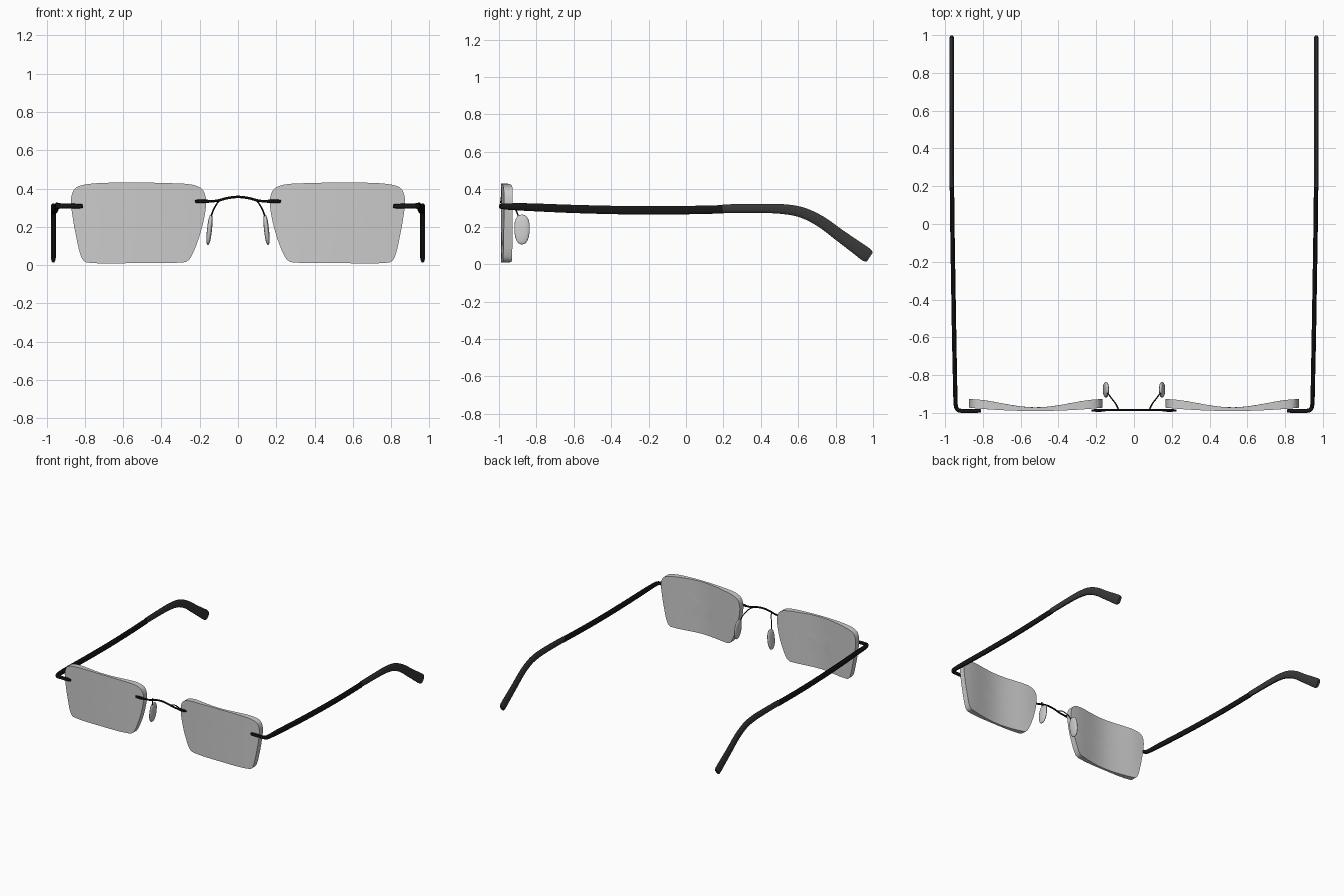
import bpy, bmesh, math
from mathutils import Vector

if "Cube" in bpy.data.objects:
    bpy.data.objects.remove(bpy.data.objects["Cube"])


def smooth_path(pts, steps, closed=False):
    """Chord-length Hermite spline through points of any dimension."""
    p = [Vector(q) for q in pts]
    n = len(p)

    def tangent(i):
        if closed:
            a, b, c = p[i - 1], p[i], p[(i + 1) % n]
        else:
            a, b, c = p[max(i - 1, 0)], p[i], p[min(i + 1, n - 1)]
        return (c - a) / ((b - a).length + (c - b).length)

    out = []
    for i in range(n if closed else n - 1):
        j = (i + 1) % n
        d = (p[j] - p[i]).length
        m0, m1 = tangent(i) * d, tangent(j) * d
        for k in range(steps):
            t = k / steps
            out.append(p[i] * (2*t**3 - 3*t**2 + 1) + m0 * (t**3 - 2*t**2 + t)
                       + p[j] * (3*t**2 - 2*t**3) + m1 * (t**3 - t**2))
    if not closed:
        out.append(p[-1])
    return out


def finish(bm, name, mat=None, mirror=True, angle=35):
    bmesh.ops.recalc_face_normals(bm, faces=bm.faces)
    me = bpy.data.meshes.new(name)
    bm.to_mesh(me)
    bm.free()
    ob = bpy.data.objects.new(name, me)
    bpy.context.collection.objects.link(ob)
    if mat:
        me.materials.append(mat)
    bpy.ops.object.select_all(action='DESELECT')
    ob.select_set(True)
    bpy.context.view_layer.objects.active = ob
    bpy.ops.object.shade_smooth_by_angle(angle=math.radians(angle))
    if mirror:
        mod = ob.modifiers.new("Mirror", 'MIRROR')
        mod.use_mirror_merge = False
    return ob


def sweep(name, pts, mat=None, steps=6, sides=12, power=1.0, up=(0, 0, 1), mirror=True):
    """Sweep a (super)ellipse along points given as (x, y, z, width, height)."""
    path = smooth_path(pts, steps)
    pos = [q.to_3d() if len(q) == 3 else Vector(q[:3]) for q in path]
    bm = bmesh.new()
    rings = []
    for i, q in enumerate(path):
        t = (pos[min(i + 1, len(pos) - 1)] - pos[max(i - 1, 0)]).normalized()
        side = t.cross(Vector(up)).normalized()
        top = side.cross(t)
        ring = []
        for k in range(sides):
            a = 2 * math.pi * (k + 0.5) / sides
            c, s = math.cos(a), math.sin(a)
            c = math.copysign(abs(c) ** power, c)
            s = math.copysign(abs(s) ** power, s)
            ring.append(bm.verts.new(pos[i] + side * c * q[3] / 2 + top * s * q[4] / 2))
        rings.append(ring)
    for a, b in zip(rings, rings[1:]):
        for k in range(sides):
            j = (k + 1) % sides
            bm.faces.new((a[k], a[j], b[j], b[k]))
    bm.faces.new(rings[0])
    bm.faces.new(rings[-1])
    return finish(bm, name, mat, mirror)


def material(name, v):
    m = bpy.data.materials.new(name)
    m.diffuse_color = (v, v, v, 1)
    m.use_nodes = True
    m.node_tree.nodes["Principled BSDF"].inputs["Base Color"].default_value = m.diffuse_color
    return m


black = material("black_metal", 0.008)
dark = material("dark_plastic", 0.04)

# Lenses: flat-ish front, concave back, built from shrinking outline rings
outline = [(0.24, 0.42), (0.36, 0.428), (0.52, 0.431), (0.68, 0.43), (0.79, 0.422),
           (0.85, 0.402), (0.872, 0.35), (0.867, 0.27), (0.842, 0.13), (0.818, 0.04),
           (0.79, 0.013), (0.54, 0.01), (0.285, 0.014), (0.25, 0.035), (0.205, 0.14),
           (0.176, 0.25), (0.167, 0.34), (0.186, 0.395)]
loop = smooth_path(outline, 4, closed=True)
CX, CZ = 0.52, 0.22


def front_y(x):
    return -0.99 + 0.14 * (x - CX) ** 2


def back_y(x):
    return -0.971 + 0.022 * (1 - math.cos(math.pi * min(abs(x - CX) / 0.36, 1)))


bm = bmesh.new()
edges = []
for depth in (front_y, back_y):
    rings = []
    for s in (1, 0.88, 0.74, 0.58, 0.4, 0.2):
        ring = []
        for q in loop:
            x, z = CX + (q[0] - CX) * s, CZ + (q[1] - CZ) * s
            ring.append(bm.verts.new((x, depth(x), z)))
        rings.append(ring)
    n = len(loop)
    for a, b in zip(rings, rings[1:]):
        for k in range(n):
            bm.faces.new((a[k], a[(k + 1) % n], b[(k + 1) % n], b[k]))
    mid = bm.verts.new((CX, depth(CX), CZ))
    for k in range(n):
        bm.faces.new((rings[-1][k], rings[-1][(k + 1) % n], mid))
    edges.append(rings[0])
for k in range(n):
    j = (k + 1) % n
    bm.faces.new((edges[0][k], edges[0][j], edges[1][j], edges[1][k]))
finish(bm, "lenses")

# Temples: lens bracket, rounded corner and side arm in one sweep
sweep("temples", [
    (0.81, -0.989, 0.308, 0.016, 0.018), (0.83, -0.989, 0.308, 0.022, 0.024),
    (0.915, -0.989, 0.309, 0.022, 0.026), (0.936, -0.981, 0.309, 0.022, 0.03),
    (0.944, -0.955, 0.308, 0.022, 0.035), (0.947, -0.85, 0.305, 0.023, 0.042),
    (0.952, -0.6, 0.295, 0.024, 0.045), (0.957, -0.3, 0.288, 0.024, 0.046),
    (0.961, -0.05, 0.288, 0.024, 0.046), (0.964, 0.2, 0.293, 0.024, 0.046)],
    black, power=0.75)

# Temple tips: bent ear pieces flaring at the end
sweep("temple_tips", [
    (0.964, 0.195, 0.297, 0.025, 0.046), (0.965, 0.4, 0.298, 0.026, 0.05),
    (0.965, 0.52, 0.294, 0.026, 0.054), (0.965, 0.62, 0.276, 0.026, 0.058),
    (0.965, 0.72, 0.228, 0.026, 0.062), (0.965, 0.82, 0.155, 0.026, 0.066),
    (0.965, 0.91, 0.09, 0.026, 0.073), (0.965, 0.965, 0.05, 0.026, 0.076),
    (0.965, 0.983, 0.038, 0.022, 0.06)], dark, power=0.75)

# Bridge: arched wire
half = [(0.17, 0.333), (0.11, 0.336), (0.055, 0.35), (0, 0.356)]
arch = half + [(-x, z) for x, z in half[-2::-1]]
sweep("bridge", [(x, -0.985, z, 0.012, 0.014) for x, z in arch], black, sides=8, mirror=False)

# Bridge clips on the lenses
sweep("bridge_clips", [(0.15, -0.987, 0.333, 0.012, 0.016), (0.17, -0.987, 0.333, 0.015, 0.02),
                       (0.205, -0.987, 0.333, 0.015, 0.02), (0.225, -0.987, 0.333, 0.01, 0.014)],
      black, steps=3, sides=8)

# Nose pad wires
R = 0.008
sweep("pad_wires", [(0.082, -0.982, 0.343, R, R), (0.098, -0.95, 0.335, R, R),
                    (0.112, -0.932, 0.318, R, R), (0.13, -0.908, 0.285, R, R),
                    (0.142, -0.893, 0.245, R, R), (0.146, -0.885, 0.22, R, R)],
      black, steps=4, sides=6, up=(1, 0, 0))

# Nose pads: flattened rounded discs, slightly tilted
bm = bmesh.new()
bmesh.ops.create_uvsphere(bm, u_segments=24, v_segments=12, radius=1)
tilt = math.radians(6)
for v in bm.verts:
    x, y, z = v.co
    r = (abs(x) ** 2.4 + abs(y) ** 2.4 + abs(z) ** 2.4) ** (1 / 2.4)
    x, y, z = x / r * 0.013, y / r * 0.041 * (1 + 0.06 * z), z / r * 0.08
    v.co = (0.149 + x * math.cos(tilt) - z * math.sin(tilt), -0.877 + y,
            0.185 + z * math.cos(tilt) + x * math.sin(tilt))
finish(bm, "nose_pads", angle=60)
